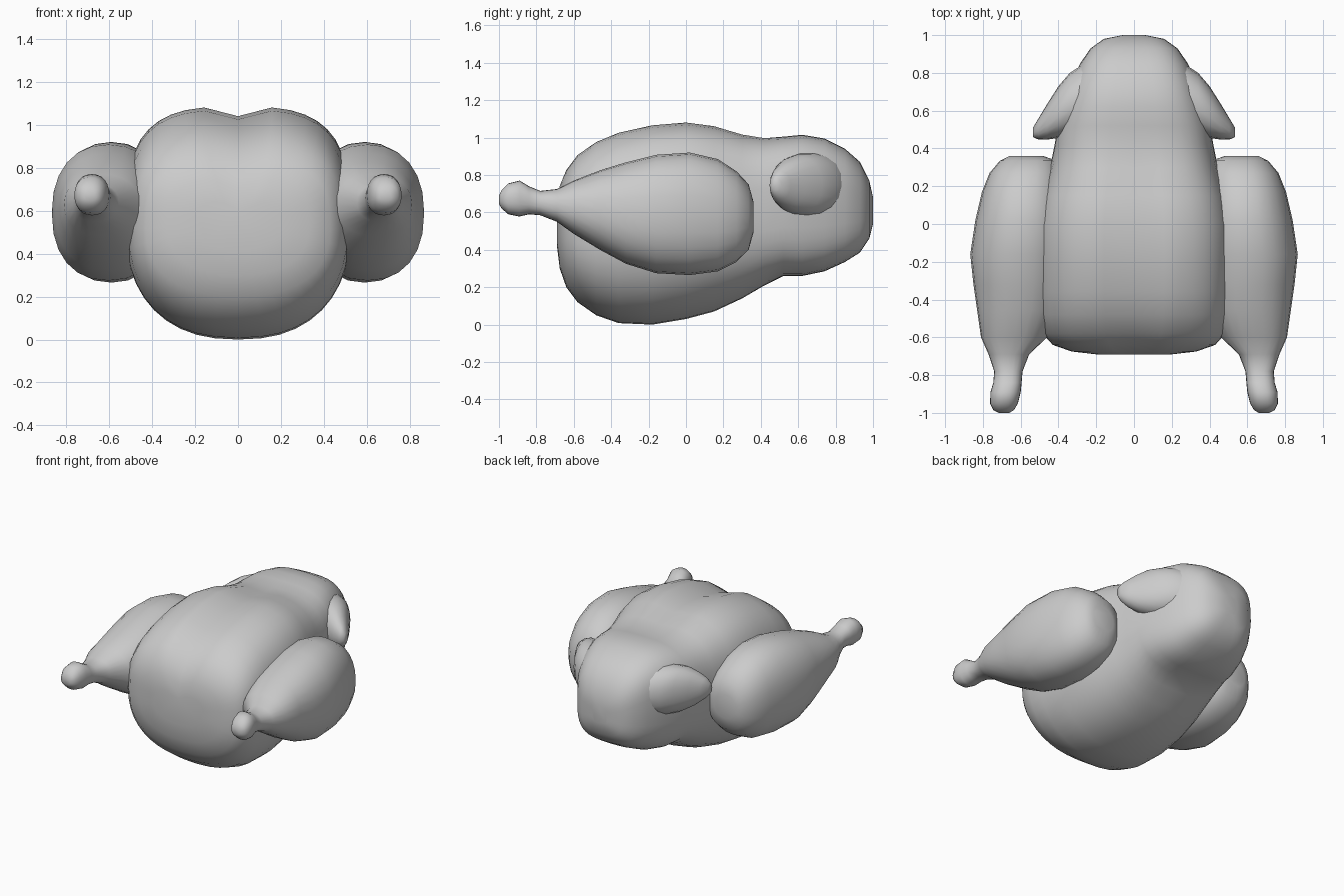
import bpy, bmesh, math


def power(v, e):
    return math.copysign(abs(v) ** e, v)


def loft(name, rings, place, sides=24, n_top=2.0, n_low=lambda t: 2.0, groove=None, mirror=False):
    """Each ring: position, low a, high a, low b, high b (b is height)."""
    bm = bmesh.new()
    loops = []
    for t, a0, a1, b0, b1 in rings:
        loop = []
        for i in range(sides):
            ang = 2 * math.pi * i / sides
            n = n_top if math.sin(ang) >= 0 else n_low(t)
            a = (a0 + a1) / 2 + (a1 - a0) / 2 * power(math.cos(ang), 2 / n)
            b = (b0 + b1) / 2 + (b1 - b0) / 2 * power(math.sin(ang), 2 / n)
            if groove and math.sin(ang) > 0:
                b -= groove(t) * math.exp(-(a / 0.07) ** 2)
            loop.append(bm.verts.new(place(t, a, b)))
        loops.append(loop)
    for p, q in zip(loops, loops[1:]):
        for i in range(sides):
            j = (i + 1) % sides
            bm.faces.new((p[i], p[j], q[j], q[i]))
    bm.faces.new(loops[0])
    bm.faces.new(loops[-1])
    bmesh.ops.recalc_face_normals(bm, faces=bm.faces)
    for f in bm.faces:
        f.smooth = True
    me = bpy.data.meshes.new(name)
    bm.to_mesh(me)
    bm.free()
    ob = bpy.data.objects.new(name, me)
    bpy.context.collection.objects.link(ob)
    if mirror:
        ob.modifiers.new("mirror", 'MIRROR')
    return ob


def along_y(t, a, b):
    return (a, t, b)


def along_x(t, a, b):
    return (t, a, b)


# Body: y, half width, bottom, top (breast at the front, squarer neck end)
body = [(-.69, .20, .42, .65), (-.675, .33, .30, .75), (-.64, .43, .20, .83),
        (-.58, .485, .12, .91), (-.48, .51, .05, .98), (-.36, .52, .008, 1.03),
        (-.18, .525, 0, 1.07), (0, .52, .03, 1.085), (.15, .49, .07, 1.065),
        (.3, .445, .14, 1.02), (.42, .42, .21, 1.0), (.52, .405, .26, 1.005),
        (.62, .375, .26, 1.015), (.74, .335, .285, .995), (.85, .285, .335, .94),
        (.93, .23, .385, .87), (.98, .16, .46, .77), (1.0, .06, .54, .68)]
loft("body", [(y, -w, w, lo, hi) for y, w, lo, hi in body], along_y, sides=40,
     n_top=3.1, n_low=lambda y: 2.35 + .9 * max(0, min(1, (y - .2) / .4)),
     groove=lambda y: .045 * max(0, min(1, (.45 - y) / .4)))

# Drumsticks: y, inner x, outer x, bottom, top
leg = [(.36, .48, .66, .49, .66), (.335, .41, .71, .40, .75), (.27, .38, .765, .335, .82),
       (.17, .36, .805, .285, .885), (.02, .34, .84, .265, .92), (-.16, .34, .867, .275, .908),
       (-.32, .36, .85, .325, .868), (-.46, .39, .83, .40, .825), (-.6, .46, .81, .485, .77),
       (-.69, .555, .77, .55, .725), (-.78, .59, .74, .585, .715), (-.84, .595, .745, .59, .74),
       (-.89, .60, .76, .578, .77), (-.95, .615, .762, .59, .755), (-.985, .635, .745, .62, .72),
       (-1.0, .66, .715, .645, .69)]
loft("drumstick", leg, along_y, n_top=2.25, n_low=lambda y: 2.3, mirror=True)

# Folded wings: x, y range, height range
wing = [(.10, .46, .91, .53, .93), (.20, .47, .88, .55, .925), (.27, .475, .845, .56, .92),
        (.34, .47, .80, .575, .915), (.40, .455, .73, .595, .90), (.46, .447, .635, .63, .86),
        (.505, .447, .56, .67, .82), (.535, .46, .51, .71, .78)]
loft("wing", wing, along_x, sides=18, n_top=2.15, n_low=lambda x: 2.15, mirror=True)
